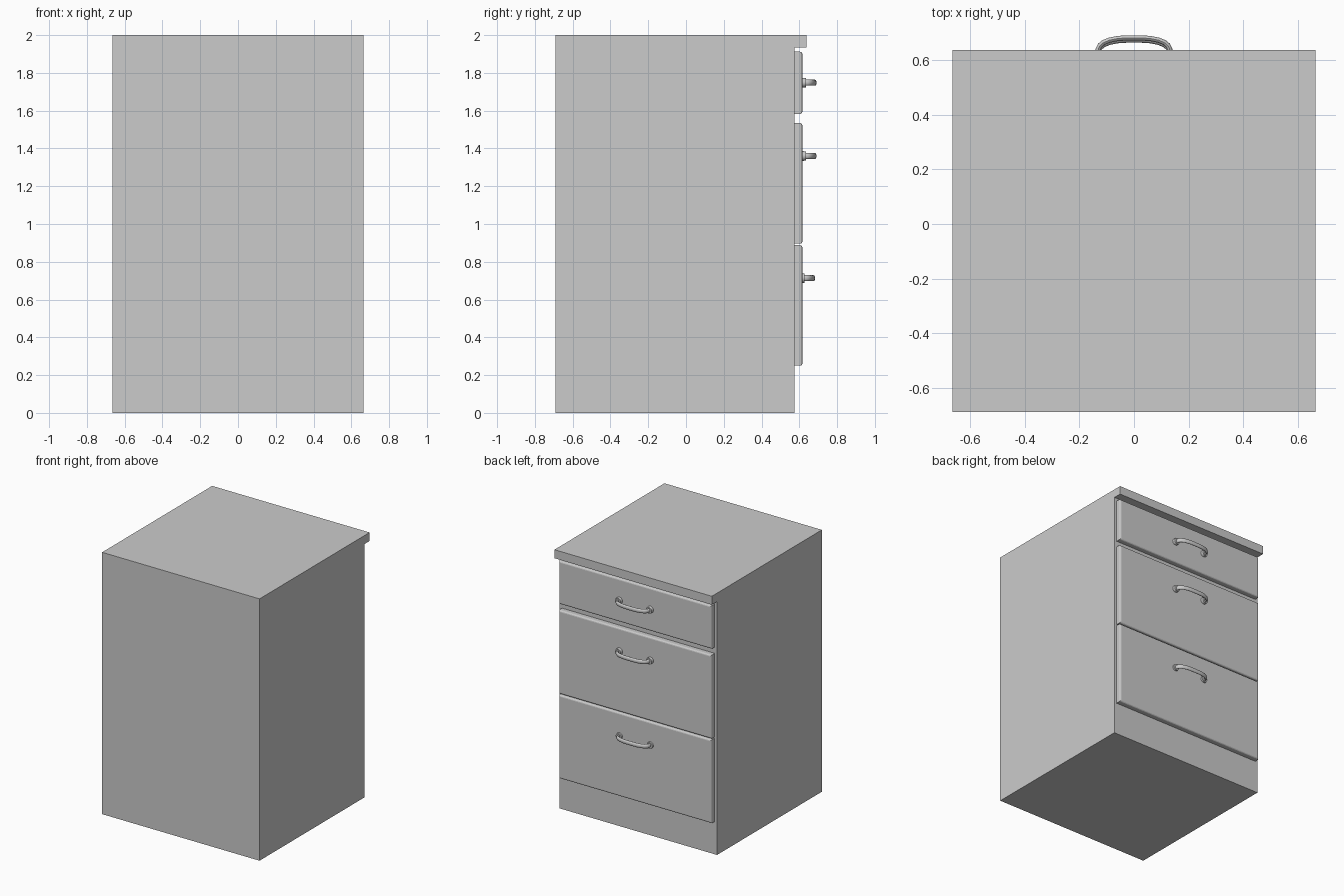
import bpy, bmesh, math
from mathutils import Vector, Matrix

if "Cube" in bpy.data.objects:
    bpy.data.objects.remove(bpy.data.objects["Cube"])

HALF_W = 0.665
FRONT_Y = 0.575      # cabinet face carrying the drawers
PANEL_Y = 0.616      # outer face of the drawer fronts


def finish(name, bm, smooth=False):
    bmesh.ops.recalc_face_normals(bm, faces=bm.faces)
    mesh = bpy.data.meshes.new(name)
    bm.to_mesh(mesh)
    bm.free()
    obj = bpy.data.objects.new(name, mesh)
    bpy.context.collection.objects.link(obj)
    if smooth:
        bpy.ops.object.select_all(action='DESELECT')
        obj.select_set(True)
        bpy.context.view_layer.objects.active = obj
        bpy.ops.object.shade_smooth_by_angle(angle=math.radians(40))
    return obj


def carcass():
    # side profile with the overhanging worktop, extruded across the width
    profile = [(-0.69, 0), (FRONT_Y, 0), (FRONT_Y, 1.935),
               (0.638, 1.935), (0.638, 2), (-0.69, 2)]
    bm = bmesh.new()
    face = bm.faces.new([bm.verts.new((-HALF_W, y, z)) for y, z in profile])
    ext = bmesh.ops.extrude_face_region(bm, geom=[face])
    verts = [g for g in ext["geom"] if isinstance(g, bmesh.types.BMVert)]
    bmesh.ops.translate(bm, verts=verts, vec=(2 * HALF_W, 0, 0))
    finish("cabinet_body", bm)


def drawer_front(name, z0, z1):
    # panel with its outer edges rounded over
    bm = bmesh.new()
    size = (1.29, PANEL_Y - FRONT_Y, z1 - z0)
    centre = Vector((0, (PANEL_Y + FRONT_Y) / 2, (z0 + z1) / 2))
    bmesh.ops.create_cube(bm, size=1, matrix=Matrix.Translation(centre) @ Matrix.Diagonal((*size, 1)))
    edges = [e for e in bm.edges if all(v.co.y > centre.y for v in e.verts)]
    bmesh.ops.bevel(bm, geom=edges, offset=0.012, segments=3, profile=0.5, affect='EDGES')
    finish(name, bm)


def handle(name, z, dy=0.0):
    bm = bmesh.new()
    # bowed grip: flattened oval swept along a mirrored path
    half = [(0.131, 0.62), (0.131, 0.642), (0.125, 0.654), (0.112, 0.665),
            (0.09, 0.674), (0.06, 0.680), (0.03, 0.682)]
    path = [Vector(p) for p in half] + [Vector((-x, y)) for x, y in reversed(half)]
    sides, rings = 12, []
    for i, p in enumerate(path):
        t = (path[min(i + 1, len(path) - 1)] - path[max(i - 1, 0)]).normalized()
        n = Vector((-t.y, t.x))
        ring = []
        for k in range(sides):
            a = 2 * math.pi * k / sides
            q = p + n * 0.0095 * math.cos(a)
            ring.append(bm.verts.new((q.x, q.y + dy, z + 0.016 * math.sin(a))))
        rings.append(ring)
    for a, b in zip(rings, rings[1:]):
        for k in range(sides):
            j = (k + 1) % sides
            bm.faces.new((a[k], a[j], b[j], b[k]))
    bm.faces.new(rings[0])
    bm.faces.new(rings[-1])
    # round feet against the drawer
    for x in (-0.131, 0.131):
        m = Matrix.Translation((x, 0.625 + dy, z)) @ Matrix.Rotation(math.radians(-90), 4, 'X')
        bmesh.ops.create_cone(bm, cap_ends=True, segments=16, radius1=0.026,
                              radius2=0.024, depth=0.022, matrix=m)
    finish(name, bm, smooth=True)


carcass()
# name, bottom, top, handle height, handle depth shift
for label, z0, z1, hz, dy in (("top", 1.582, 1.912, 1.748, 0),
                              ("middle", 0.896, 1.535, 1.36, 0),
                              ("bottom", 0.25, 0.888, 0.713, -0.008)):
    drawer_front(label + "_drawer_front", z0, z1)
    handle(label + "_drawer_handle", hz, dy)
